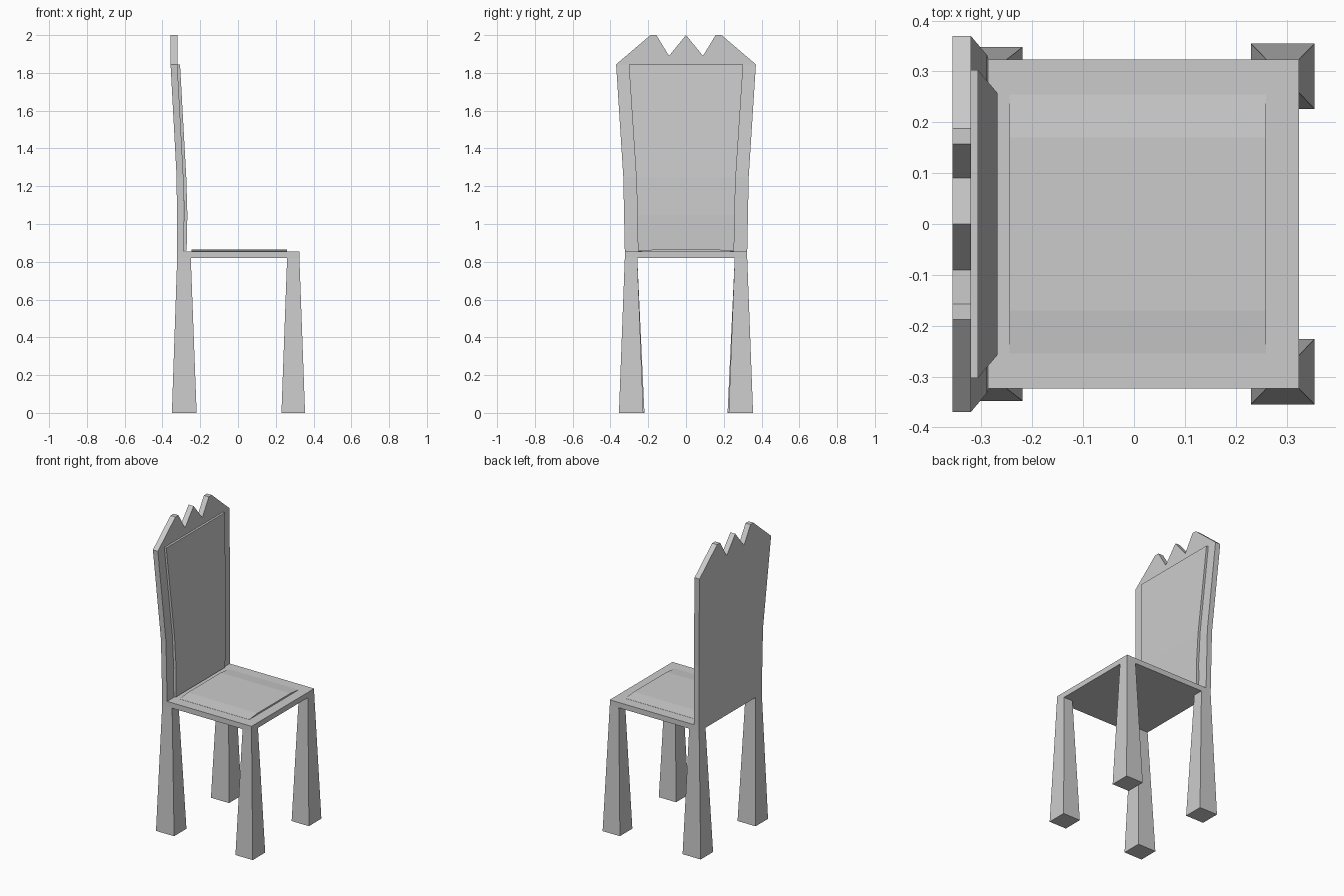
import bpy, bmesh
from mathutils import Vector

cube = bpy.data.objects.get("Cube")
if cube:
    bpy.data.objects.remove(cube, do_unlink=True)

grey = bpy.data.materials.new("light_grey")
grey.use_nodes = True
grey.diffuse_color = (0.6, 0.6, 0.6, 1)
grey.node_tree.nodes["Principled BSDF"].inputs["Base Color"].default_value = (0.6, 0.6, 0.6, 1)


def finish(name, bm):
    bmesh.ops.recalc_face_normals(bm, faces=bm.faces[:])
    mesh = bpy.data.meshes.new(name)
    bm.to_mesh(mesh)
    bm.free()
    mesh.materials.append(grey)
    obj = bpy.data.objects.new(name, mesh)
    bpy.context.collection.objects.link(obj)
    return obj


def taper_box(name, bottom, top, z0, z1):
    """Box between two rectangles given as (x0, x1, y0, y1)."""
    bm = bmesh.new()
    bmesh.ops.create_cube(bm, size=1)
    for v in bm.verts:
        x0, x1, y0, y1 = top if v.co.z > 0 else bottom
        v.co = (x1 if v.co.x > 0 else x0, y1 if v.co.y > 0 else y0,
                z1 if v.co.z > 0 else z0)
    return finish(name, bm)


def bent_slab(name, rows, thickness, crown=()):
    """Sheet of rows (z, x, half width) with an optional crown, thickened along x."""
    bm = bmesh.new()
    pairs = [[bm.verts.new((x, s * w, z)) for s in (-1, 1)] for z, x, w in rows]
    for a, b in zip(pairs, pairs[1:]):
        bm.faces.new((a[0], a[1], b[1], b[0]))
    if crown:
        x = rows[-1][1]
        tips = [bm.verts.new((x, y, z)) for y, z in crown]
        bm.faces.new([pairs[-1][0], pairs[-1][1]] + tips)
    sheet = bm.faces[:]
    extruded = bmesh.ops.extrude_face_region(bm, geom=sheet, use_keep_orig=True)
    moved = [g for g in extruded["geom"] if isinstance(g, bmesh.types.BMVert)]
    bmesh.ops.translate(bm, verts=moved, vec=Vector((thickness, 0, 0)))
    return finish(name, bm)


# Seat board
taper_box("seat", (-0.322, 0.325, -0.324, 0.324), (-0.322, 0.325, -0.324, 0.324), 0.82, 0.855)

# Legs flare towards the floor
for side, s in (("left", 1), ("right", -1)):
    def span(inner, outer):
        return tuple(sorted((s * inner, s * outer)))
    taper_box("front_leg_" + side, (0.23, 0.355) + span(0.226, 0.355),
              (0.26, 0.325) + span(0.258, 0.324), 0, 0.82)
    taper_box("back_leg_" + side, (-0.35, -0.219) + span(0.22, 0.348),
              (-0.322, -0.25) + span(0.258, 0.324), 0, 0.82)

# Backrest with a jagged crown
half = [(0.188, 2.0), (0.157, 2.0), (0.09, 1.89)]
crown = half + [(0, 2.0)] + [(-y, z) for y, z in reversed(half)]
bent_slab("backrest", [(0.855, -0.322, 0.324), (1.25, -0.325, 0.332),
                       (1.845, -0.357, 0.37)], 0.036, crown)

# Raised backrest panel
bent_slab("backrest_panel", [(0.86, -0.289, 0.255), (1.05, -0.285, 0.257),
                             (1.25, -0.291, 0.264), (1.845, -0.324, 0.303)], 0.017)

# Low seat pad with sloping sides
bm = bmesh.new()
profile = [(-0.255, 0.853), (-0.255, 0.856), (-0.17, 0.865),
           (0.17, 0.865), (0.255, 0.856), (0.255, 0.853)]
end = bm.faces.new([bm.verts.new((-0.245, y, z)) for y, z in profile])
ext = bmesh.ops.extrude_face_region(bm, geom=[end], use_keep_orig=True)
bmesh.ops.translate(bm, vec=(0.505, 0, 0),
                    verts=[g for g in ext["geom"] if isinstance(g, bmesh.types.BMVert)])
finish("seat_pad", bm)
